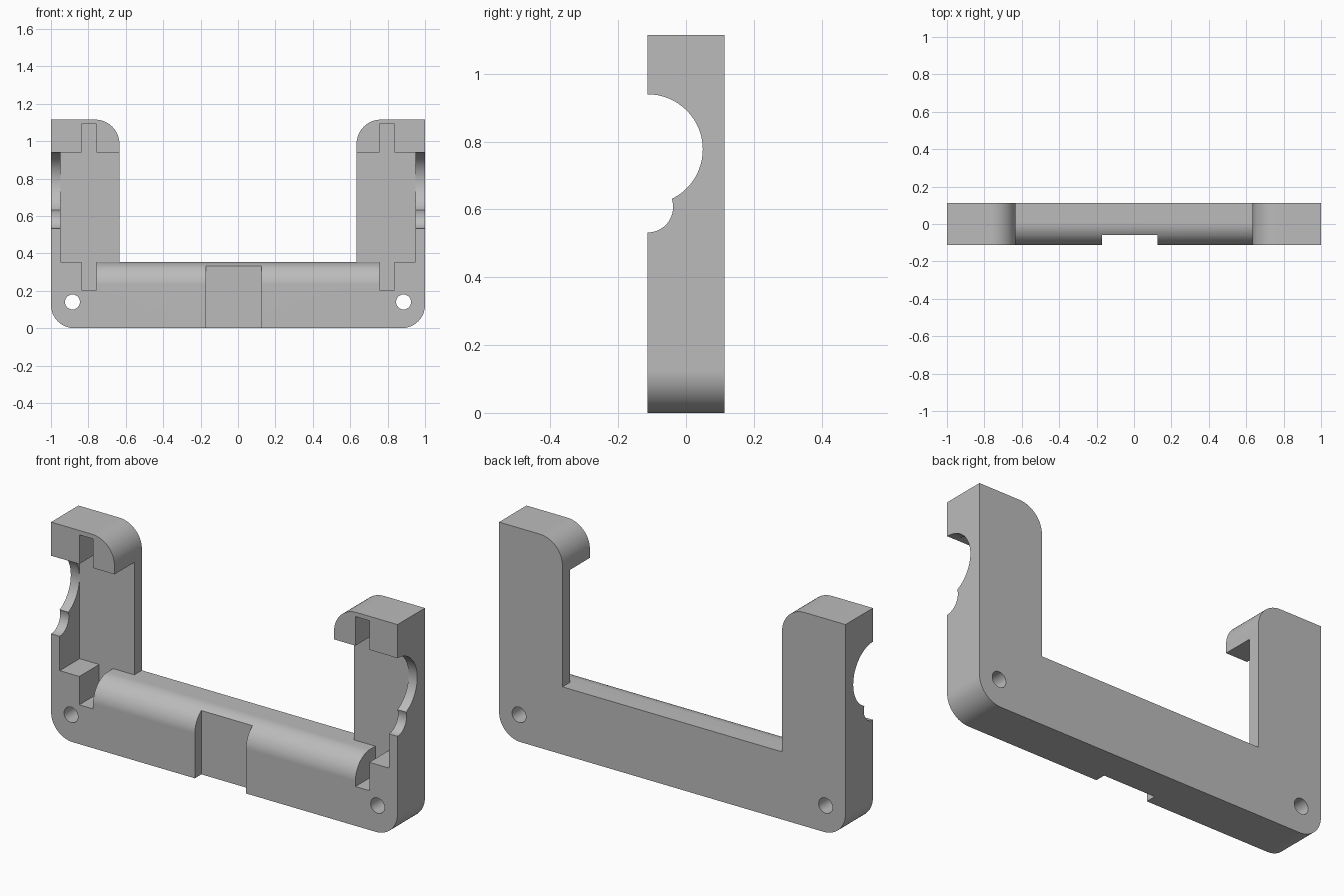
import bpy, bmesh
from math import cos, sin, radians
from mathutils import Vector

if "Cube" in bpy.data.objects:
    bpy.data.objects.remove(bpy.data.objects["Cube"], do_unlink=True)

FRONT, BACK, FLOOR = -0.113, 0.113, 0.051   # depth planes
BASE_TOP, HOOK, TOP = 0.353, 0.94, 1.115    # heights
INNER, WALL = 0.634, 0.95                   # arm inner edge, pocket outer wall


def arc(u, v, r, a0, a1, n=16):
    steps = [radians(a0 + (a1 - a0) * i / n) for i in range(n + 1)]
    return [(u + r * cos(a), v + r * sin(a)) for a in steps]


def prism(name, pts, axis, lo, hi):
    """Extrude a 2D profile along x (profile in y,z) or y (profile in x,z)."""
    def place(p, d):
        return Vector((d, *p)) if axis == "x" else Vector((p[0], d, p[1]))
    bm = bmesh.new()
    face = bm.faces.new([bm.verts.new(place(p, lo)) for p in pts])
    ext = bmesh.ops.extrude_face_region(bm, geom=[face])
    moved = [g for g in ext["geom"] if isinstance(g, bmesh.types.BMVert)]
    bmesh.ops.translate(bm, verts=moved, vec=place((0, 0), hi - lo))
    bmesh.ops.recalc_face_normals(bm, faces=bm.faces)
    mesh = bpy.data.meshes.new(name)
    bm.to_mesh(mesh)
    bm.free()
    obj = bpy.data.objects.new(name, mesh)
    bpy.context.collection.objects.link(obj)
    return obj


def circle(u, v, r):
    return arc(u, v, r, 0, 360, 64)[:-1]


# U-shaped body: right half of the outline, mirrored for the left half
half = (arc(0.875, 0.125, 0.125, -90, 0) + [(1, TOP)]
        + arc(INNER + 0.13, TOP - 0.13, 0.13, 90, 180) + [(INNER, BASE_TOP)])
outline = half + [(-x, z) for x, z in reversed(half)]
body = prism("bracket_body", outline, "y", FRONT, BACK)

cutters = []
for s in (1, -1):
    # Pocket with an upper and a lower slot
    pocket = [(0.6, BASE_TOP), (0.757, BASE_TOP), (0.757, 0.205), (0.837, 0.205),
              (0.837, BASE_TOP), (WALL, BASE_TOP), (WALL, HOOK), (0.837, HOOK),
              (0.837, 1.092), (0.757, 1.092), (0.757, HOOK), (0.6, HOOK)]
    cutters.append(prism("pocket_cutter", [(s * x, z) for x, z in pocket],
                         "y", -0.3, FLOOR))
    # Screw hole
    cutters.append(prism("hole_cutter", circle(s * 0.885, 0.14, 0.04), "y", -0.3, 0.3))

# Round bites through both side walls
cutters.append(prism("large_bite_cutter", circle(FRONT, 0.777, 0.1625), "x", -1.2, 1.2))
cutters.append(prism("small_bite_cutter", circle(FRONT, 0.607, 0.075), "x", -1.2, 1.2))

# Rounded upper front edge of the crossbar
R = 0.12
rounding = arc(FRONT + R, BASE_TOP - R, R, 180, 90) + [
    (FRONT + R, 0.45), (-0.3, 0.45), (-0.3, BASE_TOP - R)]
cutters.append(prism("edge_rounding_cutter", rounding, "x", -0.79, 0.79))

# Shallow notch in the middle of the crossbar
notch = [(-0.17, -0.1), (0.125, -0.1), (0.125, 0.5), (-0.17, 0.5)]
cutters.append(prism("notch_cutter", notch, "y", -0.3, -0.059))

bpy.ops.object.select_all(action="DESELECT")
bpy.context.view_layer.objects.active = body
body.select_set(True)
for cutter in cutters:
    cutter.hide_render = True
    mod = body.modifiers.new(cutter.name, "BOOLEAN")
    mod.operation, mod.solver, mod.object = "DIFFERENCE", "EXACT", cutter
    bpy.ops.object.modifier_apply(modifier=mod.name)
for cutter in cutters:
    bpy.data.objects.remove(cutter, do_unlink=True)

# Smooth curves, flat faces
bpy.ops.object.shade_smooth_by_angle(angle=radians(25))
weighted = body.modifiers.new("flat_face_normals", "WEIGHTED_NORMAL")
weighted.keep_sharp = True

# Plain grey material
grey = bpy.data.materials.new("plain_grey")
grey.use_nodes = True
color = (0.5, 0.5, 0.5, 1)
grey.diffuse_color = color
grey.node_tree.nodes["Principled BSDF"].inputs["Base Color"].default_value = color
body.data.materials.clear()
body.data.materials.append(grey)
for poly in body.data.polygons:
    poly.material_index = 0
